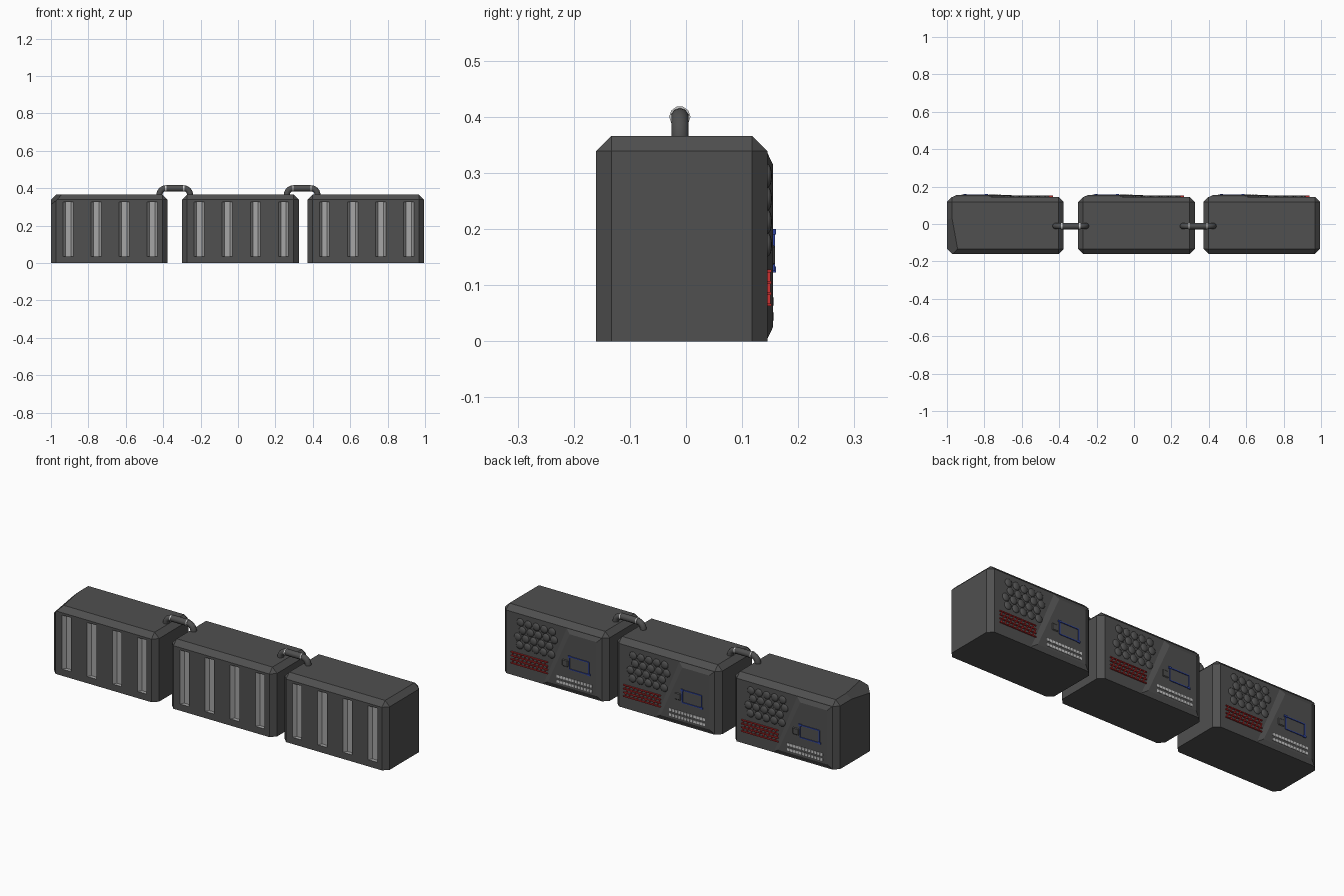
import bpy, bmesh, math
from mathutils import Vector

cube = bpy.data.objects.get("Cube")
if cube:
    bpy.data.objects.remove(cube, do_unlink=True)


def material(name, r, g, b):
    m = bpy.data.materials.new(name)
    m.use_nodes = True
    m.diffuse_color = (r, g, b, 1)
    m.node_tree.nodes["Principled BSDF"].inputs["Base Color"].default_value = (r, g, b, 1)
    return m


CASE = material("dark grey", 0.08, 0.08, 0.08)
SLOT = material("light grey", 0.38, 0.38, 0.38)
METAL = material("pale metal", 0.6, 0.6, 0.6)
RED = material("red", 0.5, 0.025, 0.025)
BLUE = material("blue", 0.03, 0.06, 0.35)

TOP, BACK, FRONT, WIDTH, CHAMFER = 0.366, 0.145, -0.16, 0.624, 0.027


def finish(bm, name, *mats):
    bmesh.ops.recalc_face_normals(bm, faces=bm.faces)
    mesh = bpy.data.meshes.new(name)
    bm.to_mesh(mesh)
    bm.free()
    for m in mats:
        mesh.materials.append(m)
    ob = bpy.data.objects.new(name, mesh)
    bpy.context.collection.objects.link(ob)
    return ob


def smooth(ob):
    for p in ob.data.polygons:
        p.use_smooth = True


def box(bm, low, high):
    verts = bmesh.ops.create_cube(bm, size=1)["verts"]
    low, high = Vector(low), Vector(high)
    for v in verts:
        v.co = (low + high) / 2 + v.co * (high - low)


def loft(bm, a, b):
    """Closed solid between two matching outlines."""
    a, b = [bm.verts.new(p) for p in a], [bm.verts.new(p) for p in b]
    bm.faces.new(a)
    bm.faces.new(b)
    for i in range(len(a)):
        j = (i + 1) % len(a)
        bm.faces.new((a[i], a[j], b[j], b[i]))


def bar(bm, p, q, width, y0, y1):
    """Thin raised strip on the back between two (x, z) points."""
    p, q = Vector(p), Vector(q)
    side = (q - p).orthogonal().normalized() * width / 2
    outline = [p + side, q + side, q - side, p - side]
    loft(bm, [(c.x, y0, c.y) for c in outline], [(c.x, y1, c.y) for c in outline])


def build_case(cx, name, broken):
    bm = bmesh.new()
    box(bm, (cx - WIDTH / 2, FRONT, 0), (cx + WIDTH / 2, BACK, TOP))
    edges = [e for e in bm.edges if max(v.co.z for v in e.verts) > 0.1]
    bmesh.ops.bevel(bm, geom=edges, offset=CHAMFER, segments=1, affect='EDGES')
    if broken:
        # knocked-off upper corner
        a, b, c = Vector((-0.978, 0.06, TOP)), Vector((-0.942, -0.14, TOP)), Vector((-1, -0.12, 0.315))
        n = (b - a).cross(c - a)
        if n.x > 0:
            n = -n
        cut = bmesh.ops.bisect_plane(bm, geom=bm.verts[:] + bm.edges[:] + bm.faces[:],
                                     plane_co=a, plane_no=n, clear_outer=True)
        rim = [e for e in cut["geom_cut"] if isinstance(e, bmesh.types.BMEdge)]
        bmesh.ops.holes_fill(bm, edges=rim, sides=0)
    case = finish(bm, name + "_case", CASE, SLOT)

    # sloping slots along the front
    bm = bmesh.new()
    for dx in (-0.22, -0.07, 0.08, 0.23):
        x = cx + dx
        def ring(half, y):
            return [(x - half, y, 0.036), (x + half, y, 0.036), (x + half, y, 0.326), (x - half, y, 0.326)]
        loft(bm, ring(0.034, FRONT - 0.01), ring(0.014, FRONT + 0.02))
    for f in bm.faces:
        f.material_index = 1
    cutter = finish(bm, "slot_cutter", CASE, SLOT)
    cutter.hide_render = True
    mod = case.modifiers.new("slots", 'BOOLEAN')
    mod.operation, mod.object, mod.solver = 'DIFFERENCE', cutter, 'EXACT'
    bpy.context.view_layer.objects.active = case
    bpy.ops.object.modifier_apply(modifier=mod.name)
    bpy.data.objects.remove(cutter, do_unlink=True)


def build_back(cx, name):
    # raised control panel with a slanted edge
    base = [(-0.285, 0), (0.07, 0), (-0.07, 0.34), (-0.285, 0.34)]
    face = [(-0.26, 0.025), (0.03, 0.025), (-0.1, 0.315), (-0.26, 0.315)]
    bm = bmesh.new()
    loft(bm, [(cx + x, BACK - 0.002, z) for x, z in base], [(cx + x, 0.155, z) for x, z in face])
    finish(bm, name + "_control_panel", CASE)

    # staggered round studs
    bm = bmesh.new()
    for row in range(4):
        for col in range(5):
            ball = bmesh.ops.create_uvsphere(bm, u_segments=12, v_segments=8, radius=0.021)["verts"]
            x = cx + 0.2 - col * 0.047 - (0.02 if row % 2 else 0) + row * 0.008
            for v in ball:
                v.co = (x + v.co.x, BACK + v.co.y * 0.4, 0.295 - row * 0.041 + v.co.z)
    smooth(finish(bm, name + "_studs", CASE))

    # red lattice in three staggered rows
    bm = bmesh.new()
    rows = [0.125 - i * 0.02 for i in range(4)]
    for z in rows:
        bar(bm, (cx + 0.035, z), (cx + 0.255, z), 0.005, BACK - 0.002, 0.152)
    for i in range(3):
        for k in range(9):
            x = cx + 0.24 - k * 0.024 - (0.01 if i % 2 else 0)
            bar(bm, (x, rows[i]), (x + 0.008, rows[i + 1]), 0.005, BACK - 0.002, 0.151)
    finish(bm, name + "_red_lattice", RED)

    # blue screen frame with corner tabs
    left, right, low, high = cx - 0.215, cx - 0.1, 0.128, 0.195
    corners = [(left, low), (right, low), (right, high), (left, high)]
    bm = bmesh.new()
    for i in range(4):
        bar(bm, corners[i], corners[(i + 1) % 4], 0.005, 0.154, 0.159)
    for x, z in corners[::2]:
        box(bm, (x - 0.008, 0.154, z - 0.005), (x + 0.008, 0.16, z + 0.005))
    finish(bm, name + "_screen_frame", BLUE)

    # square button
    bm = bmesh.new()
    box(bm, (cx - 0.092, 0.15, 0.135), (cx - 0.055, 0.159, 0.172))
    bmesh.ops.bevel(bm, geom=bm.edges[:], offset=0.004, segments=1, affect='EDGES')
    finish(bm, name + "_button", CASE)

    # pair of pale vents with dark gaps
    bm = bmesh.new()
    for z in (0.044, 0.071):
        for k in range(12):
            x = cx - 0.235 + k * 0.018
            box(bm, (x, 0.154, z - 0.007), (x + 0.015, 0.157, z + 0.007))
    finish(bm, name + "_vents", METAL)


def tube(name, points, radius, mat):
    curve = bpy.data.curves.new(name, 'CURVE')
    curve.dimensions = '3D'
    curve.bevel_depth, curve.bevel_resolution, curve.use_fill_caps = radius, 3, True
    spline = curve.splines.new('POLY')
    spline.points.add(len(points) - 1)
    for p, co in zip(spline.points, points):
        p.co = (*co, 1)
    curve.materials.append(mat)
    ob = bpy.data.objects.new(name, curve)
    bpy.context.collection.objects.link(ob)


def build_link(cx, name):
    # bent pipe joining two cases, with sleeve and end rings
    y, z, bend, half = -0.011, 0.4, 0.035, 0.082
    arc = []
    for i in range(7):
        a = math.radians(90 * i / 6)
        arc.append((half - bend + bend * math.sin(a), z - bend + bend * math.cos(a)))
    arc.append((half, TOP - 0.02))
    path = [(cx - x, y, h) for x, h in reversed(arc)] + [(cx + x, y, h) for x, h in arc]
    tube(name + "_pipe", path, 0.016, CASE)
    tube(name + "_sleeve", [(cx - 0.045, y, z), (cx + 0.045, y, z)], 0.0175, CASE)
    for s, label in ((-1, "_ring_a"), (1, "_ring_b")):
        tube(name + label, [(cx + s * 0.045, y, z), (cx + s * 0.051, y, z)], 0.019, METAL)


for center, label in ((-0.688, "first"), (0.013, "middle"), (0.683, "last")):
    build_case(center, label, label == "first")
    build_back(center, label)
build_link(-0.338, "first_link")
build_link(0.343, "second_link")
